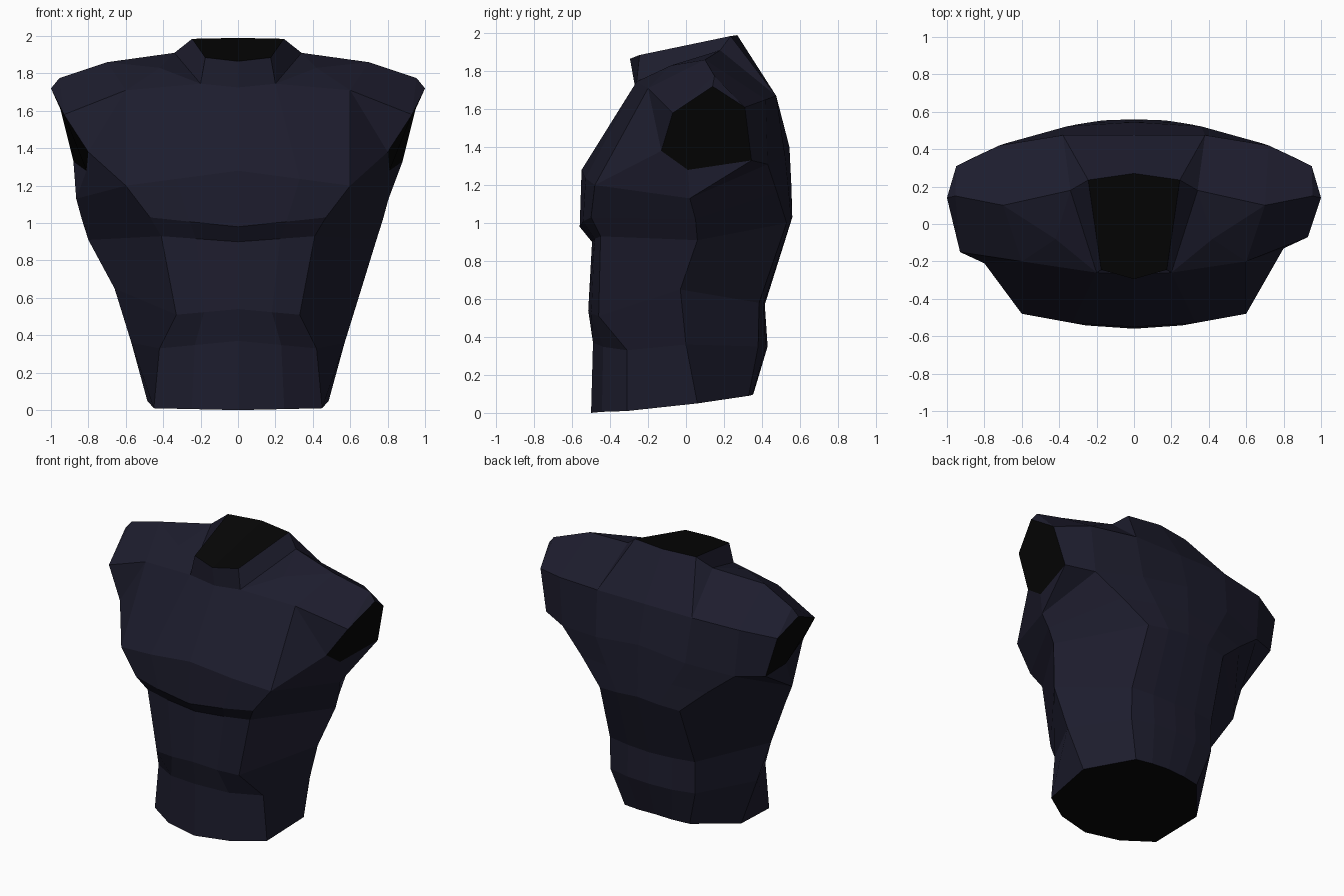
import bpy, bmesh
from mathutils import Vector

if "Cube" in bpy.data.objects:
    bpy.data.objects.remove(bpy.data.objects["Cube"])


def flat_colour(name, rgb):
    m = bpy.data.materials.new(name)
    m.diffuse_color = (*rgb, 1)
    m.use_nodes = True
    m.node_tree.nodes["Principled BSDF"].inputs["Base Color"].default_value = m.diffuse_color
    return m


navy = flat_colour("dark navy cloth", (0.0122, 0.012, 0.0265))
black = flat_colour("black opening", (0.0018, 0.0018, 0.0018))

# Waist to ribs: front (y, z), corner, side, back corner, back (y, z)
RINGS = [
    ((-.50, .00), (.45, -.31, .01), (.485, .06, .05), (.26, .33, .09), (.355, .10)),
    ((-.49, .37), (.42, -.31, .33), (.57, .00, .36), (.34, .38, .35), (.43, .35)),
    ((-.515, .54), (.33, -.46, .51), (.66, -.03, .65), (.34, .385, .58), (.415, .57)),
    ((-.495, .90), (.41, -.45, .93), (.74, .06, .91), (.32, .53, 1.0), (.56, 1.03)),
    ((-.56, .98), (.47, -.50, 1.03), (.775, .05, 1.02), (.50, .48, 1.16), (.555, 1.2)),
    ((-.55, 1.28), (.60, -.48, 1.20), (.805, .02, 1.13), (.69, .43, 1.31), (.545, 1.4)),
]

# Arm opening, going round from the front
ARM_LOW, ARM_FRONT = (.80, -.13, 1.38), (.93, -.07, 1.58)
ARM_TOP, ARM_BACK = (1.0, .14, 1.72), (.95, .31, 1.61)
ARM_BACK_LOW, ARM_BOTTOM = (.88, .345, 1.33), (.81, .01, 1.28)

# Neck base, collar rim and shoulder points
BASE = [(0, -.27, 1.725), (.20, -.26, 1.745), (.34, .18, 1.91)]
RIM = [(0, -.295, 1.865), (.175, -.245, 1.885), (.245, .235, 1.985), (0, .27, 1.99)]
CHEST, CHEST_IN = (.60, -.20, 1.71), (.42, -.08, 1.83)
SHOULDER, SHOULDER_EDGE = (.70, .10, 1.86), (.955, .15, 1.775)
NAPE = [(0, .475, 1.67), (.38, .475, 1.67), (.72, .42, 1.65)]


def full_ring(front, corner, side, back, spine):
    """Seven points round one half, with in-between points at front and back."""
    f, b = Vector((0, *front)), Vector((0, *spine))
    c, k = Vector(corner), Vector(back)
    f1, b1 = f.lerp(c, .55), b.lerp(k, .52)
    f1.y = f.y + .3 * (c.y - f.y)
    b1.y = b.y + .2 * (k.y - b.y)
    return [f, f1, c, Vector(side), k, b1, b]


rings = [full_ring(*r) for r in RINGS]
bm = bmesh.new()


def build_half(s):
    cache = {}

    def face(*pts, mat=0):
        vs = []
        for p in pts:
            key = tuple(round(v, 4) for v in p)
            if key not in cache:
                x, y, z = key
                # the left flank is a little fuller
                if s < 0 and .7 < x < .82 and -.1 < y < .1 and .85 < z < 1.2:
                    x += .06
                # the left arm opening reaches further forward
                if s < 0 and key in (ARM_LOW, ARM_FRONT):
                    y -= .08
                cache[key] = bm.verts.new((s * x, y, z))
            if cache[key] not in vs:
                vs.append(cache[key])
        bm.faces.new(vs).material_index = mat

    def strip(a, b):
        for i in range(len(a) - 1):
            face(a[i], a[i + 1], b[i + 1], b[i])

    # abdomen and ribs
    for lo, hi in zip(rings, rings[1:]):
        strip(lo, hi)
    f0, f1, corner, side, back2, back1, back0 = rings[-1]

    # chest up to the neck and shoulder
    strip([f0, f1, corner], [BASE[0], BASE[1], CHEST])
    face(corner, ARM_LOW, CHEST)
    face(ARM_LOW, ARM_FRONT, CHEST)
    face(BASE[1], CHEST, CHEST_IN)
    face(BASE[1], CHEST_IN, BASE[2])
    face(CHEST_IN, SHOULDER, BASE[2])
    face(CHEST_IN, CHEST, SHOULDER)
    face(CHEST, ARM_FRONT, SHOULDER_EDGE, SHOULDER)
    face(ARM_FRONT, ARM_TOP, SHOULDER_EDGE)

    # shoulder down to the upper back
    strip([BASE[2], SHOULDER, SHOULDER_EDGE, ARM_TOP],
          [NAPE[1], NAPE[2], ARM_BACK, ARM_BACK])
    strip([*NAPE, ARM_BACK], [back0, back1, back2, ARM_BACK_LOW])

    # underarm
    face(corner, side, ARM_BOTTOM, ARM_LOW)
    face(side, ARM_BACK_LOW, ARM_BOTTOM)
    face(side, back2, ARM_BACK_LOW)

    # collar
    strip(BASE, RIM[:3])
    face(BASE[2], NAPE[1], RIM[2])
    face(RIM[2], NAPE[1], NAPE[0], RIM[3])

    # black closing faces at arm, neck and waist
    face(ARM_LOW, ARM_FRONT, ARM_TOP, ARM_BACK, ARM_BACK_LOW, ARM_BOTTOM, mat=1)
    face(*RIM, mat=1)
    face(*rings[0], mat=1)


for sign in (1, -1):
    build_half(sign)

bmesh.ops.remove_doubles(bm, verts=bm.verts[:], dist=1e-4)
bmesh.ops.recalc_face_normals(bm, faces=bm.faces[:])
mesh = bpy.data.meshes.new("torso")
bm.to_mesh(mesh)
bm.free()
mesh.materials.append(navy)
mesh.materials.append(black)
torso = bpy.data.objects.new("torso", mesh)
bpy.context.collection.objects.link(torso)
